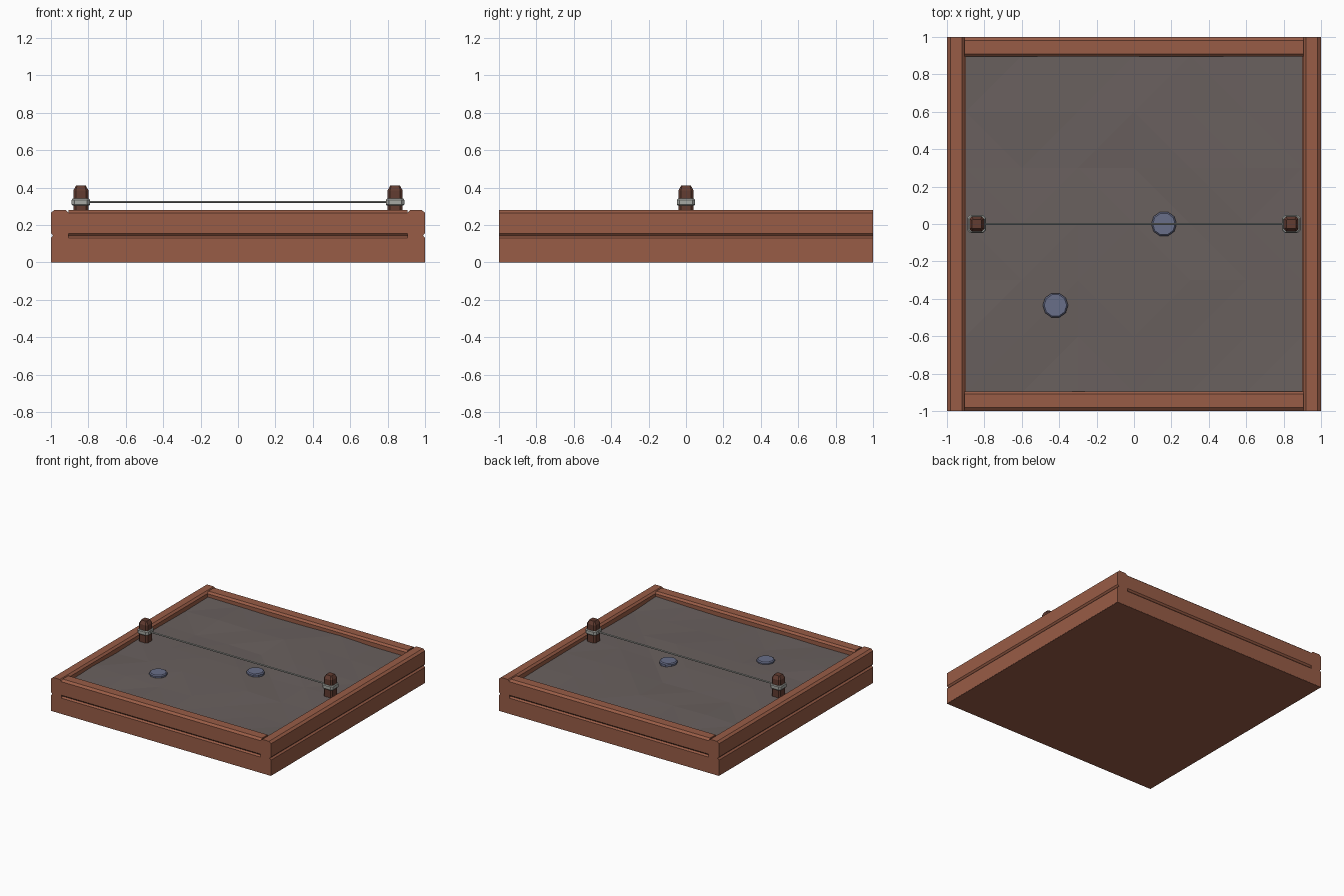
import bpy, bmesh, math, random
from mathutils import Matrix

if "Cube" in bpy.data.objects:
    bpy.data.objects.remove(bpy.data.objects["Cube"])

random.seed(4)


def material(name, r, g, b):
    def lin(c):
        c /= 255
        return c / 12.92 if c <= 0.04045 else ((c + 0.055) / 1.055) ** 2.4
    m = bpy.data.materials.new(name)
    m.diffuse_color = (lin(r), lin(g), lin(b), 1)
    m.use_nodes = True
    m.node_tree.nodes["Principled BSDF"].inputs["Base Color"].default_value = m.diffuse_color
    return m


WOOD = material("red brown wood", 152, 92, 70)
DARK = material("dark wood", 98, 60, 49)
SOIL = material("grey floor", 105, 96, 94)
METAL = material("light grey metal", 166, 168, 163)
BLUE = material("slate blue", 104, 110, 137)


def finish(name, bm, mat):
    bmesh.ops.recalc_face_normals(bm, faces=bm.faces)
    me = bpy.data.meshes.new(name)
    bm.to_mesh(me)
    bm.free()
    me.materials.append(mat)
    ob = bpy.data.objects.new(name, me)
    bpy.context.collection.objects.link(ob)
    return ob


def loft(name, rings, mat):
    """Closed solid through rings of 3D points."""
    bm = bmesh.new()
    rows = [[bm.verts.new(p) for p in ring] for ring in rings]
    n = len(rows[0])
    for a, b in zip(rows, rows[1:]):
        for i in range(n):
            j = (i + 1) % n
            bm.faces.new((a[i], a[j], b[j], b[i]))
    bm.faces.new(rows[0])
    bm.faces.new(rows[-1])
    return finish(name, bm, mat)


def board(name, half_len, width, angle):
    """Board along x with a grooved outer face at y = -1, turned about z."""
    w = width
    profile = [(-1, 0.002), (-1, 0.13), (-0.988, 0.142), (-1, 0.155),
               (-1, 0.265), (-0.982, 0.28), (-1 + w - 0.015, 0.28),
               (-1 + w, 0.265), (-1 + w, 0.002)]
    rot = Matrix.Rotation(math.radians(angle), 4, 'Z')
    rings = [[(x, y, z) for y, z in profile] for x in (-half_len, half_len)]
    ob = loft(name, rings, WOOD)
    ob.data.transform(rot)
    return ob


# Frame: long side boards with end boards between them
board("front_board", 0.907, 0.105, 0)
board("back_board", 0.907, 0.105, 180)
board("right_board", 1.0, 0.095, 90)
board("left_board", 1.0, 0.095, -90)

# Underside panel
loft("base_panel", [[(-s, -s, z), (s, -s, z), (s, s, z), (-s, s, z)]
                    for s, z in ((0.999, 0), (0.999, 0.01))], WOOD)

# Slightly uneven floor
bm = bmesh.new()
bmesh.ops.create_grid(bm, x_segments=6, y_segments=6, size=0.9)
for v in bm.verts:
    v.co.z = 0.237 + random.uniform(-0.008, 0.008)
bmesh.ops.triangulate(bm, faces=bm.faces)
floor = finish("floor", bm, SOIL)
for p in floor.data.polygons:
    if p.normal.z < 0:
        floor.data.flip_normals()
        break


def octagon(cx, h, c, z):
    """Square of half width h with corners cut by c."""
    k = h - c
    pts = [(h, -k), (h, k), (k, h), (-k, h), (-h, k), (-h, -k), (-k, -h), (k, -h)]
    return [(cx + x, y, z) for x, y in pts]


# Posts with metal collars
for side, cx in (("left", -0.84), ("right", 0.84)):
    loft(side + "_post", [octagon(cx, 0.04, 0.013, 0.15), octagon(cx, 0.04, 0.013, 0.385),
                          octagon(cx, 0.025, 0.005, 0.412)], DARK)
    loft(side + "_collar", [octagon(cx, h, 0.015, z) for h, z in
                            ((0.044, 0.303), (0.049, 0.309), (0.049, 0.334), (0.044, 0.34))], METAL)


def ring(cx, cy, r, z, n=10):
    return [(cx + r * math.cos(2 * math.pi * i / n), cy + r * math.sin(2 * math.pi * i / n), z)
            for i in range(n)]


# Cord between the posts
loft("cord", [[(x, 0.006 * math.cos(i * math.pi / 3), 0.322 + 0.006 * math.sin(i * math.pi / 3))
               for i in range(6)] for x in (-0.82, 0.82)], METAL)

# Discs lying on the floor
for i, (cx, cy) in enumerate(((0.16, 0.0), (-0.42, -0.435))):
    loft(f"disc_{i + 1}", [ring(cx, cy, r, z) for r, z in
                           ((0.06, 0.225), (0.068, 0.233), (0.068, 0.252), (0.06, 0.26))], BLUE)
